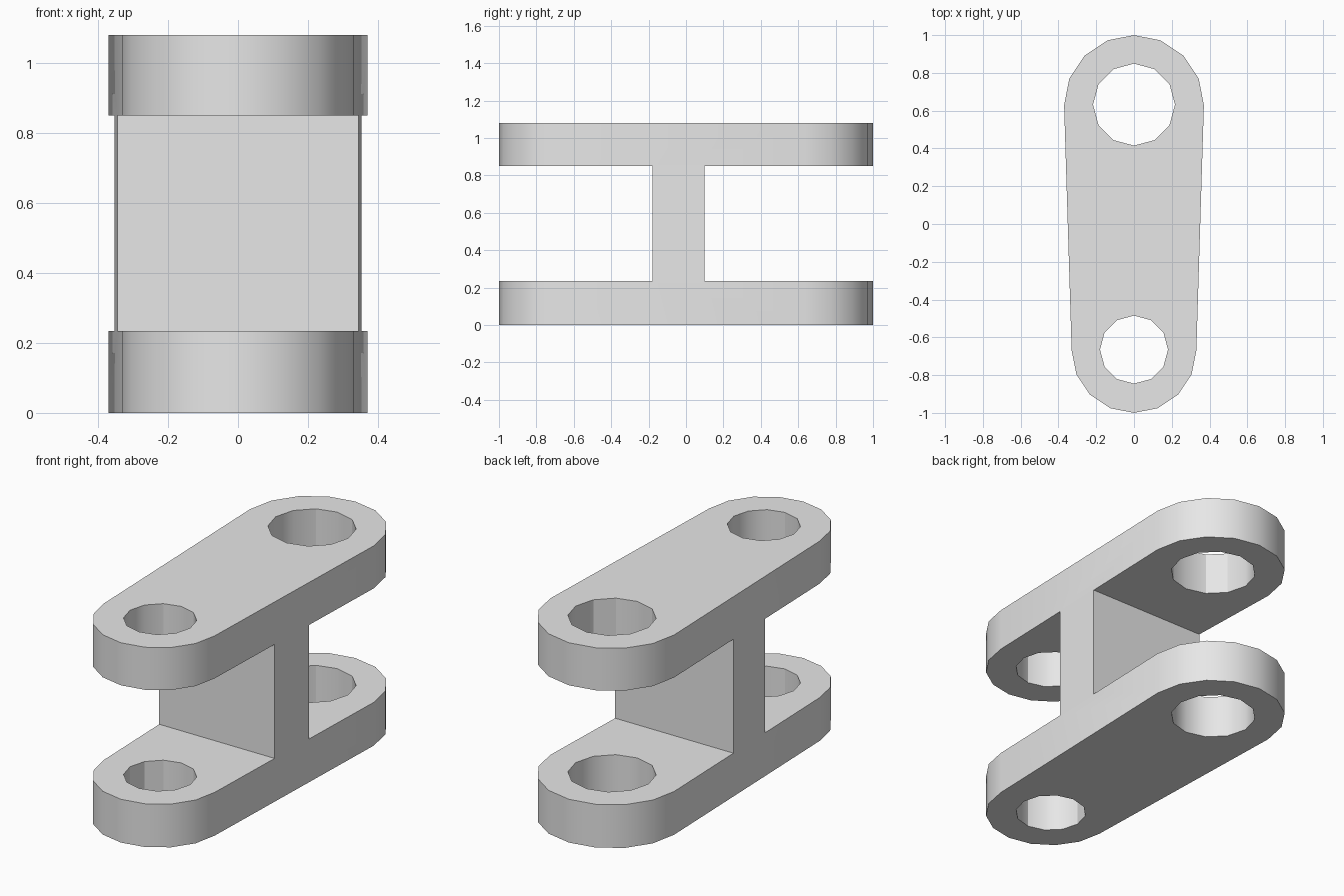
import bpy, bmesh
from math import sin, cos, radians

if "Cube" in bpy.data.objects:
    bpy.data.objects.remove(bpy.data.objects["Cube"], do_unlink=True)

HEIGHT = 1.08
BACK_Y, BACK_R, BACK_HOLE = 0.63, 0.37, 0.217
FRONT_Y, FRONT_R, FRONT_HOLE = -0.67, 0.33, 0.18


def arc(cy, r, start, end, steps):
    angles = [radians(start + (end - start) * i / steps) for i in range(steps + 1)]
    return [(r * cos(a), cy + r * sin(a)) for a in angles]


def prism(name, outline, z0, z1):
    bm = bmesh.new()
    base = bm.faces.new([bm.verts.new((x, y, z0)) for x, y in outline])
    top = bmesh.ops.extrude_face_region(bm, geom=[base])["geom"]
    moved = [v for v in top if isinstance(v, bmesh.types.BMVert)]
    bmesh.ops.translate(bm, verts=moved, vec=(0, 0, z1 - z0))
    bmesh.ops.recalc_face_normals(bm, faces=bm.faces)
    mesh = bpy.data.meshes.new(name)
    bm.to_mesh(mesh)
    bm.free()
    obj = bpy.data.objects.new(name, mesh)
    bpy.context.collection.objects.link(obj)
    return obj


def cut(target, cutter):
    mod = target.modifiers.new("cut", "BOOLEAN")
    mod.operation = "DIFFERENCE"
    mod.solver = "EXACT"
    mod.object = cutter
    bpy.ops.object.modifier_apply(modifier=mod.name)
    bpy.data.objects.remove(cutter, do_unlink=True)


# Tapered link body with rounded ends
outline = arc(BACK_Y, BACK_R, 0, 180, 8) + arc(FRONT_Y, FRONT_R, 180, 360, 8)
link = prism("link_bracket", outline, 0, HEIGHT)
for o in bpy.context.selected_objects:
    o.select_set(False)
link.select_set(True)
bpy.context.view_layer.objects.active = link

# Open slots that leave two plates joined by a central web
for y0, y1 in ((-2, -0.18), (0.1, 2)):
    slot = [(-1, y0), (1, y0), (1, y1), (-1, y1)]
    cut(link, prism("slot_cutter", slot, 0.234, 0.85))

# Pin holes through both plates
for cy, r in ((BACK_Y + 0.002, BACK_HOLE), (FRONT_Y + 0.005, FRONT_HOLE)):
    cut(link, prism("hole_cutter", arc(cy, r, 0, 330, 11), -0.5, HEIGHT + 0.5))

# Plain grey finish
grey = bpy.data.materials.new("grey")
grey.use_nodes = True
grey.diffuse_color = (0.8, 0.8, 0.8, 1)
grey.node_tree.nodes["Principled BSDF"].inputs["Base Color"].default_value = (0.8, 0.8, 0.8, 1)
link.data.materials.clear()
link.data.materials.append(grey)
bpy.ops.object.shade_smooth_by_angle(angle=radians(30))
